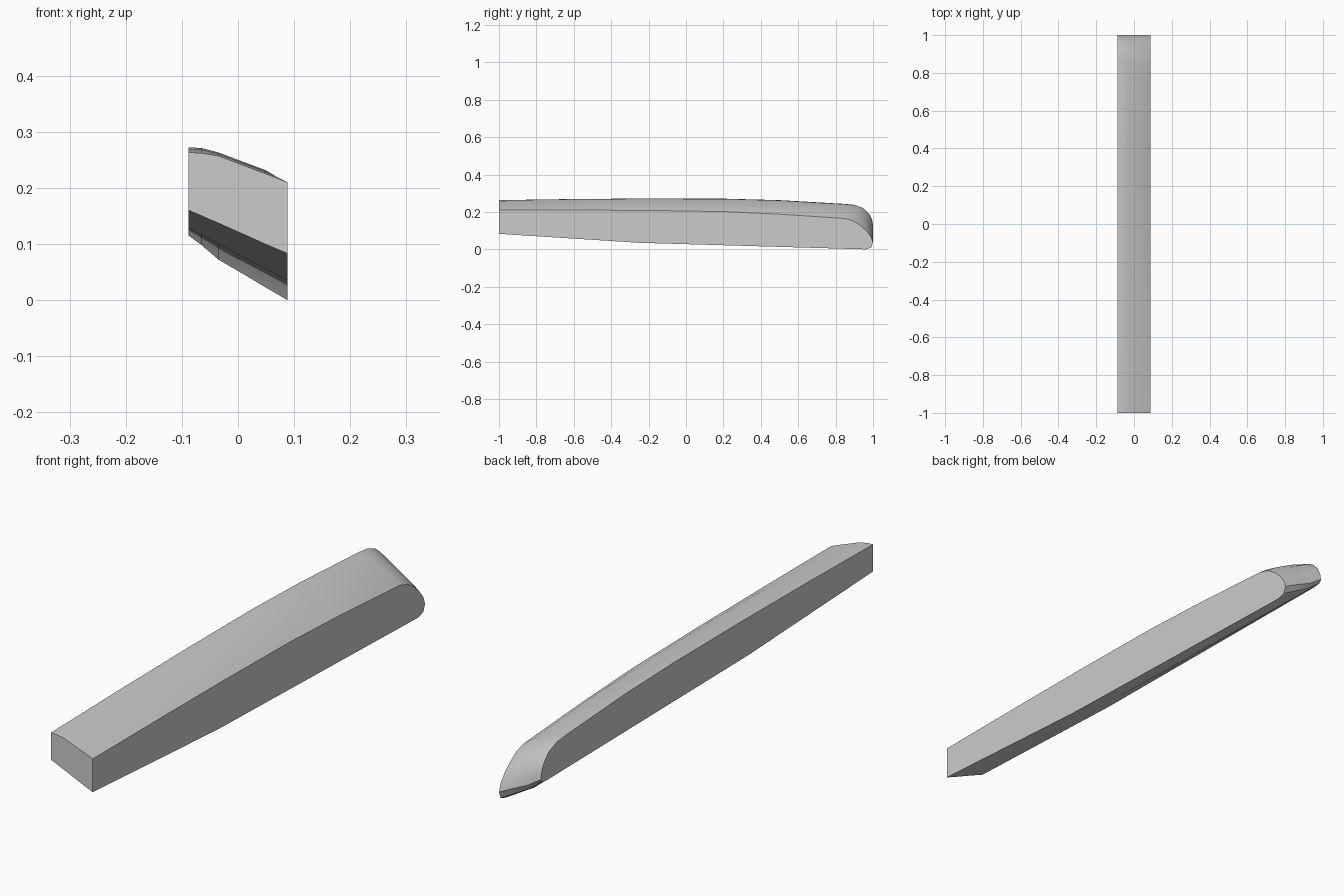
import bpy, bmesh

if "Cube" in bpy.data.objects:
    bpy.data.objects.remove(bpy.data.objects["Cube"])

# Cross stations: x, top heights at TOP_Y, bottom heights at back/middle/front, nose blend
TOP_Y = (-1.0, -0.6, -0.2, 0.2, 0.5, 0.85)
STATIONS = [
    (-0.088, (0.263, 0.269, 0.272, 0.271, 0.263, 0.243), (0.115, 0.128, 0.160), 0.0),
    (-0.065, (0.262, 0.268, 0.271, 0.269, 0.261, 0.240), (0.098, 0.116, 0.150), 0.1),
    (-0.035, (0.257, 0.261, 0.263, 0.261, 0.252, 0.230), (0.072, 0.100, 0.137), 0.3),
    (0.010, (0.240, 0.244, 0.246, 0.242, 0.232, 0.210), (0.046, 0.076, 0.117), 0.55),
    (0.050, (0.225, 0.229, 0.231, 0.225, 0.214, 0.191), (0.022, 0.055, 0.099), 0.8),
    (0.088, (0.210, 0.210, 0.208, 0.202, 0.188, 0.165), (0.000, 0.035, 0.083), 1.0),
]
# Rounded nose: (y, fraction of end height) on the left and right sides
NOSE_L = ((0.90, 0.96), (0.95, 0.82), (0.98, 0.58), (0.995, 0.33), (1.0, 0.12), (0.99, 0.03))
NOSE_R = ((0.895, 0.92), (0.935, 0.76), (0.965, 0.60), (0.99, 0.40), (1.0, 0.22), (0.99, 0.06))


def profile(top, bottom, t):
    pts = list(zip(TOP_Y, top))
    height = top[-1] - bottom[0]
    for (yl, fl), (yr, fr) in zip(NOSE_L, NOSE_R):
        f = fl + (fr - fl) * t
        pts.append((yl + (yr - yl) * t, bottom[0] + height * f))
    return pts + list(zip((0.96, -0.25, -1.0), bottom))


# Loft the side outlines across the width, closing both flat sides
bm = bmesh.new()
rings = [[bm.verts.new((x, y, z)) for y, z in profile(top, bottom, t)]
         for x, top, bottom, t in STATIONS]
n = len(rings[0])
for a, b in zip(rings, rings[1:]):
    for i in range(n - 1):
        j = i + 1
        bm.faces.new((a[i], a[j], b[j], b[i])).smooth = True
bm.faces.new(rings[0])
bm.faces.new(rings[-1][::-1])
# Flat front end
bm.faces.new([v for r in rings for v in (r[0],)] + [r[-1] for r in reversed(rings)])
bmesh.ops.recalc_face_normals(bm, faces=bm.faces)

mesh = bpy.data.meshes.new("armrest_pad")
bm.to_mesh(mesh)
bm.free()
pad = bpy.data.objects.new("armrest_pad", mesh)
bpy.context.collection.objects.link(pad)

grey = bpy.data.materials.new("plain grey")
grey.diffuse_color = (0.6, 0.6, 0.6, 1)
grey.use_nodes = True
grey.node_tree.nodes["Principled BSDF"].inputs["Base Color"].default_value = grey.diffuse_color
mesh.materials.append(grey)

# Smooth top and nose, crisp side and front edges
bpy.context.view_layer.objects.active = pad
pad.select_set(True)
bpy.ops.object.shade_smooth_by_angle(angle=0.6)
